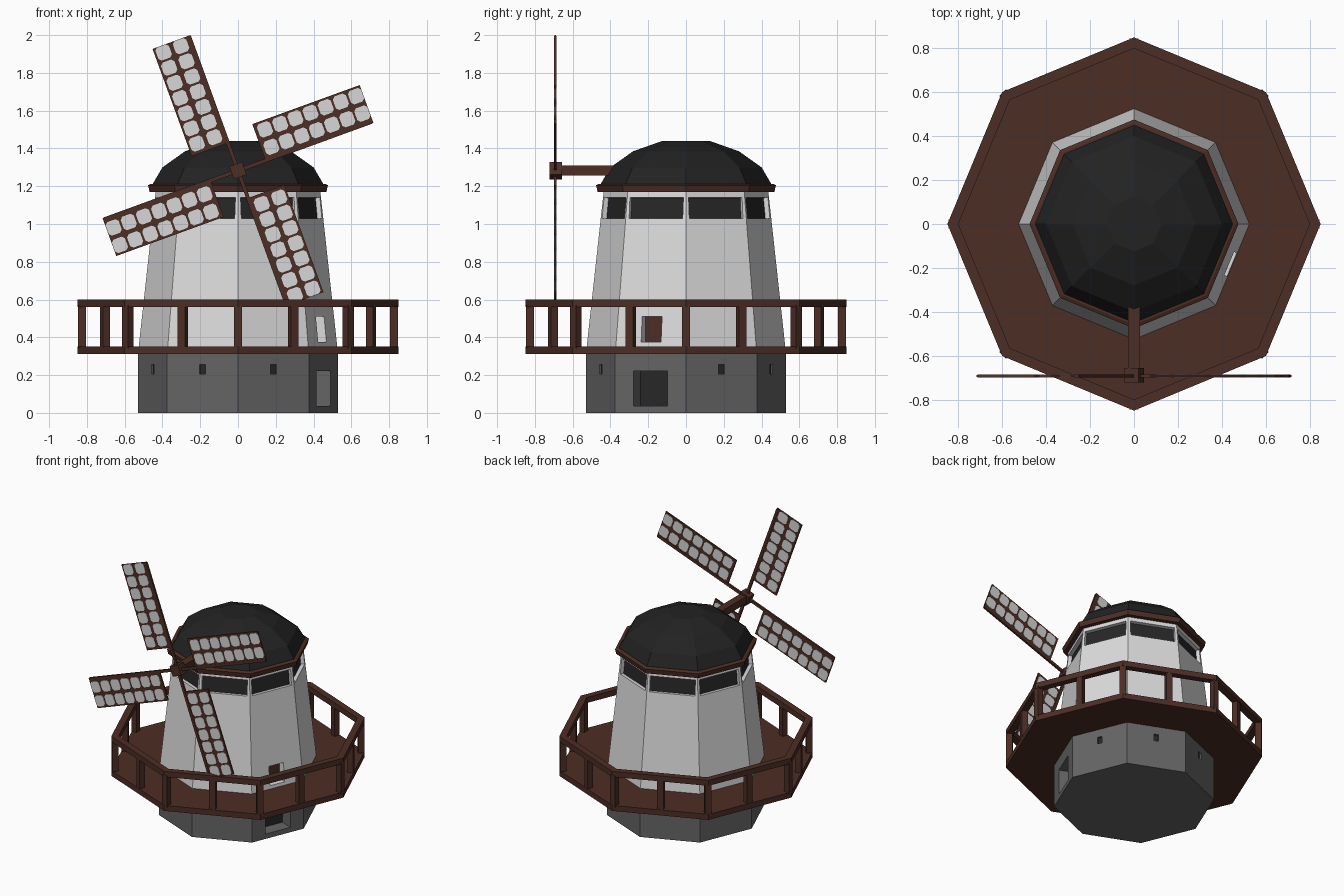
import bpy, bmesh, math
from mathutils import Matrix, Vector

if "Cube" in bpy.data.objects:
    bpy.data.objects.remove(bpy.data.objects["Cube"])

SIDES = 8
STEP = 2 * math.pi / SIDES
APO = math.cos(STEP / 2)          # apothem / corner radius


def material(name, rgb):
    m = bpy.data.materials.new(name)
    m.diffuse_color = (*rgb, 1)
    m.use_nodes = True
    m.node_tree.nodes["Principled BSDF"].inputs["Base Color"].default_value = m.diffuse_color
    return m


WOOD = material("brown wood", (0.073, 0.027, 0.018))
PLASTER = material("white plaster", (0.72, 0.72, 0.72))
STONE = material("grey stone", (0.13, 0.13, 0.13))
ROOF = material("black roof", (0.016, 0.016, 0.016))
DARK = material("dark glass", (0.02, 0.02, 0.02))
CLOTH = material("sail cloth", (0.68, 0.68, 0.68))


def finish(bm, name, mat):
    bmesh.ops.recalc_face_normals(bm, faces=bm.faces[:])
    me = bpy.data.meshes.new(name)
    bm.to_mesh(me)
    bm.free()
    me.materials.append(mat)
    ob = bpy.data.objects.new(name, me)
    bpy.context.collection.objects.link(ob)
    return ob


def lathe(name, profile, mat, ring=False):
    """Octagonal sweep of (radius, z) points; capped solid, or a closed ring."""
    bm = bmesh.new()
    loops = [[bm.verts.new((r * math.cos(i * STEP), r * math.sin(i * STEP), z))
              for i in range(SIDES)] for r, z in profile]
    pairs = list(zip(loops, loops[1:]))
    if ring:
        pairs.append((loops[-1], loops[0]))
    else:
        bm.faces.new(loops[0])
        bm.faces.new(loops[-1])
    for a, b in pairs:
        for i in range(SIDES):
            j = (i + 1) % SIDES
            bm.faces.new((a[i], a[j], b[j], b[i]))
    return finish(bm, name, mat)


def box(bm, frame, lo, hi):
    """Box between two corners, in the given frame."""
    lo, hi = Vector(lo), Vector(hi)
    size = Matrix.Diagonal((*(hi - lo), 1))
    bmesh.ops.create_cube(bm, size=1, matrix=frame @ Matrix.Translation((lo + hi) / 2) @ size)


def wall_frame(k, apothem, z, tilt=0.0):
    """Frame on wall face k: x points outward, z up along the wall."""
    return (Matrix.Rotation((k + 0.5) * STEP, 4, 'Z') @ Matrix.Translation((apothem, 0, z))
            @ Matrix.Rotation(-tilt, 4, 'Y'))


def opening(cut, plate, frame, w, h, depth):
    """Recess in a wall with a thin plate at its back."""
    box(cut, frame, (-depth, -w / 2, -h / 2), (0.08, w / 2, h / 2))
    box(plate, frame, (-depth - 0.004, -w / 2, -h / 2), (-depth + 0.004, w / 2, h / 2))


def carve(ob, cut_bm):
    cutter = finish(cut_bm, ob.name + "_cutter", ob.data.materials[0])
    cutter.hide_render = True
    mod = ob.modifiers.new("openings", 'BOOLEAN')
    mod.operation, mod.solver, mod.object = 'DIFFERENCE', 'EXACT', cutter
    dg = bpy.context.evaluated_depsgraph_get()
    me = bpy.data.meshes.new_from_object(ob.evaluated_get(dg))
    ob.modifiers.clear()
    ob.data = me
    bpy.data.objects.remove(cutter)


# Stone base with a doorway and small loopholes
base = lathe("stone_base", [(0.53, 0), (0.53, 0.32)], STONE)
cut, holes, door = bmesh.new(), bmesh.new(), bmesh.new()
for k in range(SIDES - 1):
    opening(cut, holes, wall_frame(k, 0.53 * APO, 0.23), 0.034, 0.05, 0.015)
opening(cut, door, wall_frame(-1, 0.53 * APO, 0.128), 0.195, 0.185, 0.10)
carve(base, cut)
finish(holes, "loopholes", DARK)
finish(door, "lower_door", DARK)

# Tapered tower with a window band and a balcony door
Z0, Z1, R0, R1 = 0.31, 1.18, 0.53, 0.435
tower = lathe("tower", [(R0, Z0), (R1, Z1)], PLASTER)


def tower_radius(z):
    return R0 + (R1 - R0) * (z - Z0) / (Z1 - Z0)


lean = math.atan((R0 - R1) * APO / (Z1 - Z0))
cut, glass, door = bmesh.new(), bmesh.new(), bmesh.new()
for k in range(SIDES):
    r = tower_radius(1.085)
    opening(cut, glass, wall_frame(k, r * APO, 1.085, lean),
            0.9 * 2 * r * math.sin(STEP / 2), 0.112, 0.03)
opening(cut, door, wall_frame(-1, tower_radius(0.443) * APO, 0.443), 0.114, 0.135, 0.06)
carve(tower, cut)
finish(glass, "window_band", DARK)
finish(door, "balcony_door", WOOD)

# Balcony deck, rail and posts
lathe("balcony_deck", [(0.85, 0.312), (0.85, 0.352)], WOOD)
lathe("balcony_rail", [(0.80, 0.56), (0.85, 0.56), (0.85, 0.60), (0.80, 0.60)], WOOD, ring=True)
posts = bmesh.new()
for i in range(2 * SIDES):
    r = 0.825 * (APO if i % 2 else 1)
    frame = Matrix.Rotation(i * STEP / 2, 4, 'Z') @ Matrix.Translation((r, 0, 0))
    box(posts, frame, (-0.021, -0.021, 0.34), (0.021, 0.021, 0.57))
finish(posts, "balcony_posts", WOOD)

# Eaves trim and domed cap
lathe("eaves_trim", [(0.42, 1.17), (0.468, 1.17), (0.476, 1.205), (0.46, 1.213), (0.42, 1.213)],
      WOOD, ring=True)
lathe("dome_roof", [(0.45, 1.18), (0.45, 1.215), (0.40, 1.30), (0.28, 1.385), (0.125, 1.44)], ROOF)

# Shaft and hub
HUB = Matrix.Translation((0, -0.692, 1.283))
shaft = bmesh.new()
box(shaft, HUB, (-0.028, 0.0, -0.026), (0.028, 0.36, 0.026))
finish(shaft, "sail_shaft", WOOD)
hub = bmesh.new()
box(hub, HUB @ Matrix.Rotation(math.radians(-20), 4, 'Y'),
    (-0.036, -0.03, -0.036), (0.036, 0.035, 0.036))
finish(hub, "sail_hub", WOOD)

# Four sails: arm, flat board and two columns of cloth panels
arms, boards, panels = bmesh.new(), bmesh.new(), bmesh.new()
A, B, C = 0.038, 0.037, 0.014      # panel half width, half height, corner cut
OUTLINE = [(A, B - C), (A - C, B), (C - A, B), (-A, B - C),
           (-A, C - B), (C - A, -B), (A - C, -B), (A, C - B)]
for s in range(4):
    f = HUB @ Matrix.Rotation(math.radians(-20 + 90 * s), 4, 'Y')
    box(arms, f, (-0.010, -0.007, 0), (0.010, 0.007, 0.755))
    box(boards, f, (-0.205, -0.005, 0.155), (0.008, 0.005, 0.76))
    for u in (-0.156, -0.058):
        for row in range(7):
            w = 0.209 + 0.0855 * row
            front, back = [[panels.verts.new(f @ Vector((u + x, y, w + z))) for x, z in OUTLINE]
                           for y in (-0.0075, 0.0075)]
            panels.faces.new(front)
            panels.faces.new(back)
            for i in range(8):
                j = (i + 1) % 8
                panels.faces.new((front[i], front[j], back[j], back[i]))
finish(arms, "sail_arms", WOOD)
finish(boards, "sail_boards", WOOD)
finish(panels, "sail_cloth_panels", CLOTH)
